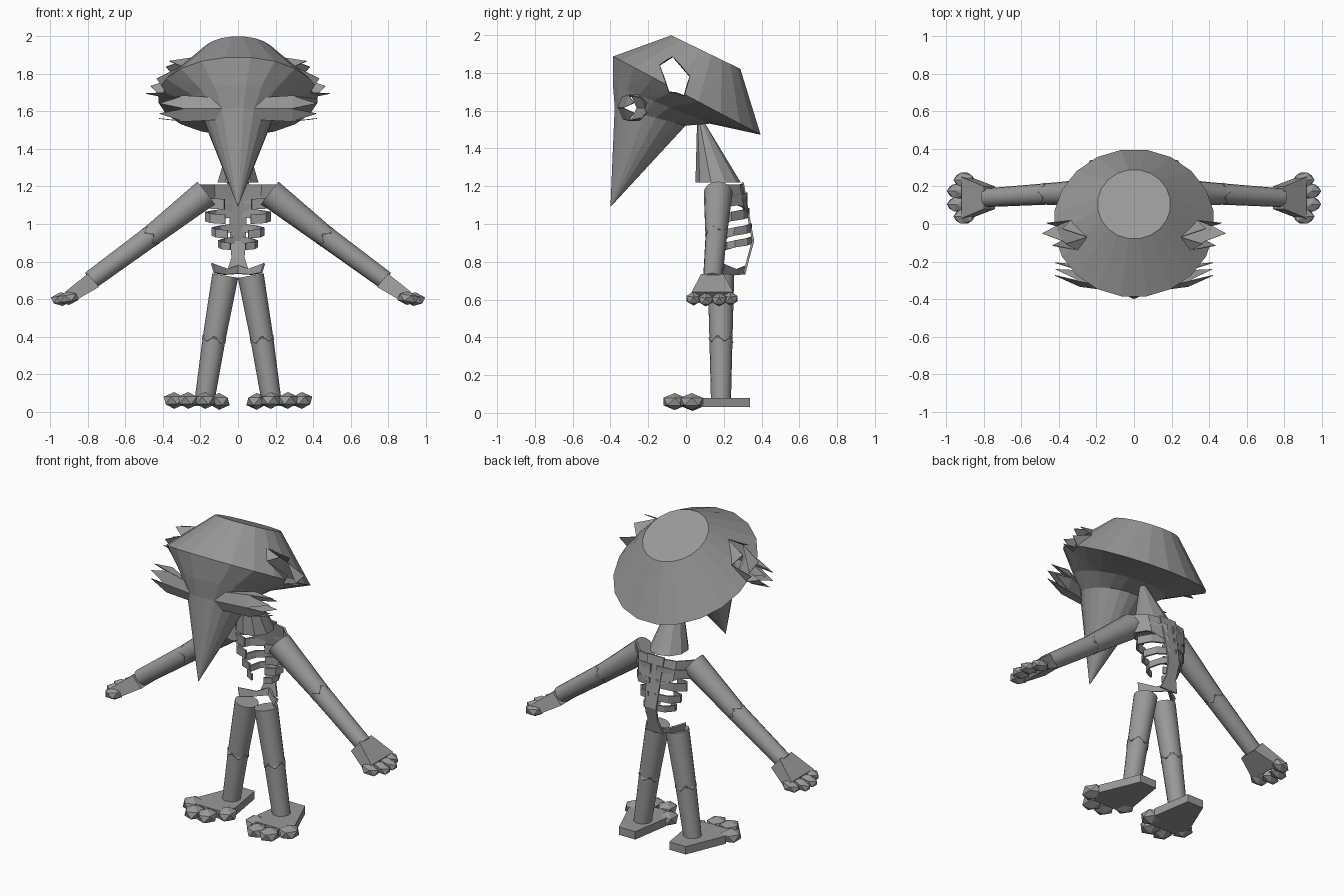
import bpy, bmesh, math
from mathutils import Vector, Matrix
from mathutils.bvhtree import BVHTree

if "Cube" in bpy.data.objects:
    bpy.data.objects.remove(bpy.data.objects["Cube"])

grey = bpy.data.materials.new("plain_grey")
grey.use_nodes = True
grey.diffuse_color = (0.32, 0.32, 0.32, 1)
grey.node_tree.nodes["Principled BSDF"].inputs["Base Color"].default_value = (0.32, 0.32, 0.32, 1)


def finish(name, bm, mirror=True, thick=0, smooth=False):
    bmesh.ops.recalc_face_normals(bm, faces=bm.faces[:])
    mesh = bpy.data.meshes.new(name)
    bm.to_mesh(mesh)
    bm.free()
    mesh.materials.append(grey)
    ob = bpy.data.objects.new(name, mesh)
    bpy.context.collection.objects.link(ob)
    if thick:
        mod = ob.modifiers.new("thickness", "SOLIDIFY")
        mod.thickness, mod.offset = thick, 0
    if mirror:
        ob.modifiers.new("mirror", "MIRROR").use_mirror_merge = False
    if smooth:
        bpy.ops.object.select_all(action="DESELECT")
        ob.select_set(True)
        bpy.context.view_layer.objects.active = ob
        bpy.ops.object.shade_smooth_by_angle(angle=math.radians(35))
    return ob


def loft(bm, rings, cap=True):
    """Skin closed rings of equal length; a single point makes a tip."""
    rows = [[bm.verts.new(p) for p in r] for r in rings]
    for a, b in zip(rows, rows[1:]):
        n = len(a)
        for i in range(n):
            j = (i + 1) % n
            bm.faces.new((a[i], a[j], b[0]) if len(b) == 1 else (a[i], a[j], b[j], b[i]))
    if cap:
        for r in (rows[0], rows[-1]):
            if len(r) > 2:
                bm.faces.new(r)


def ring(cy, cz, dy, dz, rx, n=20):
    angles = [math.tau * (i + 0.5) / n for i in range(n)]
    return [(rx * math.sin(a), cy + dy * math.cos(a), cz + dz * math.cos(a)) for a in angles]


def along(p, q):
    return (Vector(q) - Vector(p)).to_track_quat("Z", "Y").to_matrix().to_4x4()


def limb(name, p, q, r0, r1):
    bm = bmesh.new()
    mid = (Vector(p) + Vector(q)) / 2
    bmesh.ops.create_cone(bm, cap_ends=True, segments=16, radius1=r0, radius2=r1,
                          depth=(Vector(q) - Vector(p)).length,
                          matrix=Matrix.Translation(mid) @ along(p, q))
    finish(name, bm, smooth=True)


def blobs(name, centres, size, turn=None):
    bm = bmesh.new()
    for c in centres:
        m = Matrix.Translation(c) @ (turn or Matrix()) @ Matrix.Diagonal((*size, 1))
        bmesh.ops.create_icosphere(bm, subdivisions=1, radius=1, matrix=m)
    finish(name, bm)


def strip(name, rows):
    """Open sheet from pairs of edge points."""
    bm = bmesh.new()
    prev = None
    for a, b in rows:
        cur = bm.verts.new(a), bm.verts.new(b)
        if prev:
            bm.faces.new((prev[0], prev[1], cur[1], cur[0]))
        prev = cur
    return bm


# Head: tilted flat-topped cap flowing into a long pointed beak
bm = bmesh.new()
loft(bm, [ring(0.105, 1.91, 0.185, -0.09, 0.195), ring(0.005, 1.68, 0.395, -0.21, 0.43),
          ring(-0.13, 1.635, 0.26, -0.105, 0.27), ring(-0.19, 1.57, 0.19, -0.05, 0.19),
          [(0, -0.40, 1.09)]])
tree = BVHTree.FromBMesh(bm)

ear = [(-0.14, 1.84), (-0.07, 1.885), (0.02, 1.78), (-0.01, 1.68), (-0.09, 1.70)]
EYE_Y, EYE_Z = -0.31, 1.615
eye = [(EYE_Y + 0.05 * math.cos(k * math.tau / 6), EYE_Z - 0.068 * math.sin(k * math.tau / 6))
       for k in range(6)]


def on_head(y, z):
    hit = tree.ray_cast(Vector((2, y, z)), Vector((-1, 0, 0)))[0]
    return hit or Vector((0.12, y, z))


def edges_of(poly):
    return list(zip(poly, poly[1:] + poly[:1]))


def inside(c, poly):
    return all((b[0] - a[0]) * (c.z - a[1]) - (b[1] - a[1]) * (c.y - a[0]) < 0
               for a, b in edges_of(poly))


# Ear and eye openings cut straight through both sides
for poly in (ear, eye):
    for a, b in edges_of(poly):
        bmesh.ops.bisect_plane(bm, geom=bm.verts[:] + bm.edges[:] + bm.faces[:], dist=1e-5,
                               plane_co=(0, *a), plane_no=(0, b[1] - a[1], a[0] - b[0]))
    doomed = [f for f in bm.faces if inside(f.calc_center_median(), poly)]
    bmesh.ops.delete(bm, geom=doomed, context="FACES")
finish("head", bm, mirror=False)

# Spiky burst around each ear opening
bm = bmesh.new()
for a, b in edges_of(ear):
    p, q = on_head(*a), on_head(*b)
    tip = (p + q) / 2 + Vector((0.09, 0, 0.005))
    bm.faces.new([bm.verts.new(v) for v in (p, q, tip)])
finish("ear_spikes", bm, thick=0.004)

# Leaf-like lids flaring out of each eye opening
bm = bmesh.new()


def flare(p, x, scale, shift):
    return Vector((x, EYE_Y + (p.y - EYE_Y) * scale + shift, EYE_Z + (p.z - EYE_Z) * scale))


for a, b in edges_of(eye):
    p, q = on_head(*a), on_head(*b)
    tip = flare((p + q) / 2, 0.42, 0.9, 0.07)
    pts = (p, q, flare(q, 0.29, 1.15, 0.035), tip, flare(p, 0.29, 1.15, 0.035))
    v = [bm.verts.new(c) for c in pts]
    bm.faces.new((v[0], v[1], v[2], v[4]))
    bm.faces.new((v[4], v[2], v[3]))
finish("eye_lids", bm, thick=0.004)

# Neck
bm = bmesh.new()
base = [(0.115 * math.sin(a), 0.17 + 0.12 * math.cos(a), 1.22)
        for a in (math.tau * i / 10 for i in range(10))]
loft(bm, [base, [(0, 0.06, 1.6)]])
finish("neck", bm, mirror=False)

# Spine: narrow bent sheet
spine = [(0.30, 1.22, 0.06), (0.32, 1.10, 0.05), (0.355, 0.91, 0.04), (0.33, 0.82, 0.035),
         (0.31, 0.74, 0.06)]
bm = strip("spine", [((-w, y, z), (w, y, z)) for y, z, w in spine])
finish("spine", bm, mirror=False, thick=0.012)

# Shoulder blades wrapping forward from the spine
bm = strip("shoulder_blade", [((0.03, 0.30, 1.21), (0.03, 0.33, 1.05)),
                              ((0.13, 0.28, 1.21), (0.12, 0.30, 1.09)),
                              ((0.21, 0.20, 1.21), (0.18, 0.22, 1.12))])
finish("shoulder_blade", bm, thick=0.012)

# Ribs
for i, (z, w, y) in enumerate([(1.12, 0.18, 0.32), (1.04, 0.17, 0.33),
                               (0.96, 0.135, 0.345), (0.895, 0.10, 0.35)]):
    h = 0.028 - 0.003 * i
    path = [(0.02, y, z + 0.02), (w * 0.7, y - 0.03, z + 0.01), (w, y - 0.09, z),
            (w * 0.85, y - 0.13, z - 0.01), (w * 0.4, y - 0.15, z - 0.015)]
    bm = strip("rib", [((x, b, c + h), (x, b, c - h)) for x, b, c in path])
    finish(f"rib_{i + 1}", bm, thick=0.012)

# Pelvis wings
bm = strip("pelvis", [((0, 0.32, 0.78), (0, 0.31, 0.735)),
                      ((0.06, 0.27, 0.76), (0.07, 0.25, 0.73)),
                      ((0.14, 0.20, 0.79), (0.125, 0.19, 0.74))])
finish("pelvis", bm, thick=0.012)

# Arms
shoulder, elbow, wrist = (0.17, 0.17, 1.165), (0.465, 0.16, 0.935), (0.785, 0.14, 0.70)
limb("upper_arm", shoulder, elbow, 0.076, 0.057)
limb("forearm", elbow, wrist, 0.057, 0.05)
blobs("elbow", [elbow], (0.068, 0.068, 0.033), along(shoulder, wrist))

# Hands: wedge palm and four stubby fingers
bm = bmesh.new()
loft(bm, [[(0.80, 0.08, 0.735), (0.80, 0.20, 0.735), (0.74, 0.20, 0.665), (0.74, 0.08, 0.665)],
          [(0.92, 0.03, 0.64), (0.92, 0.25, 0.64), (0.87, 0.25, 0.59), (0.87, 0.03, 0.59)]])
finish("palm", bm)
blobs("fingers", [(0.905, 0.04, 0.605), (0.94, 0.105, 0.60), (0.94, 0.175, 0.60),
                  (0.905, 0.235, 0.605)], (0.062, 0.045, 0.037), Matrix.Rotation(0.15, 4, "Y"))

# Legs
hip, knee, ankle = (0.068, 0.185, 0.725), (0.128, 0.185, 0.385), (0.178, 0.185, 0.06)
limb("thigh", hip, knee, 0.07, 0.061)
limb("shin", knee, ankle, 0.061, 0.053)
blobs("knee", [knee], (0.074, 0.074, 0.03), along(hip, ankle))

# Feet: flat plate, narrow at the heel, with four round toes
bm = bmesh.new()
outline = [(0.12, 0.34), (0.235, 0.34), (0.34, 0.09), (0.30, 0.0), (0.12, 0.0), (0.08, 0.09)]
loft(bm, [[(x, y, z) for x, y in outline] for z in (0.03, 0.08)])
finish("foot", bm)
blobs("toes", [(0.10, 0.035, 0.055), (0.175, -0.06, 0.06), (0.265, -0.06, 0.06),
               (0.34, 0.03, 0.06)], (0.062, 0.07, 0.045))
